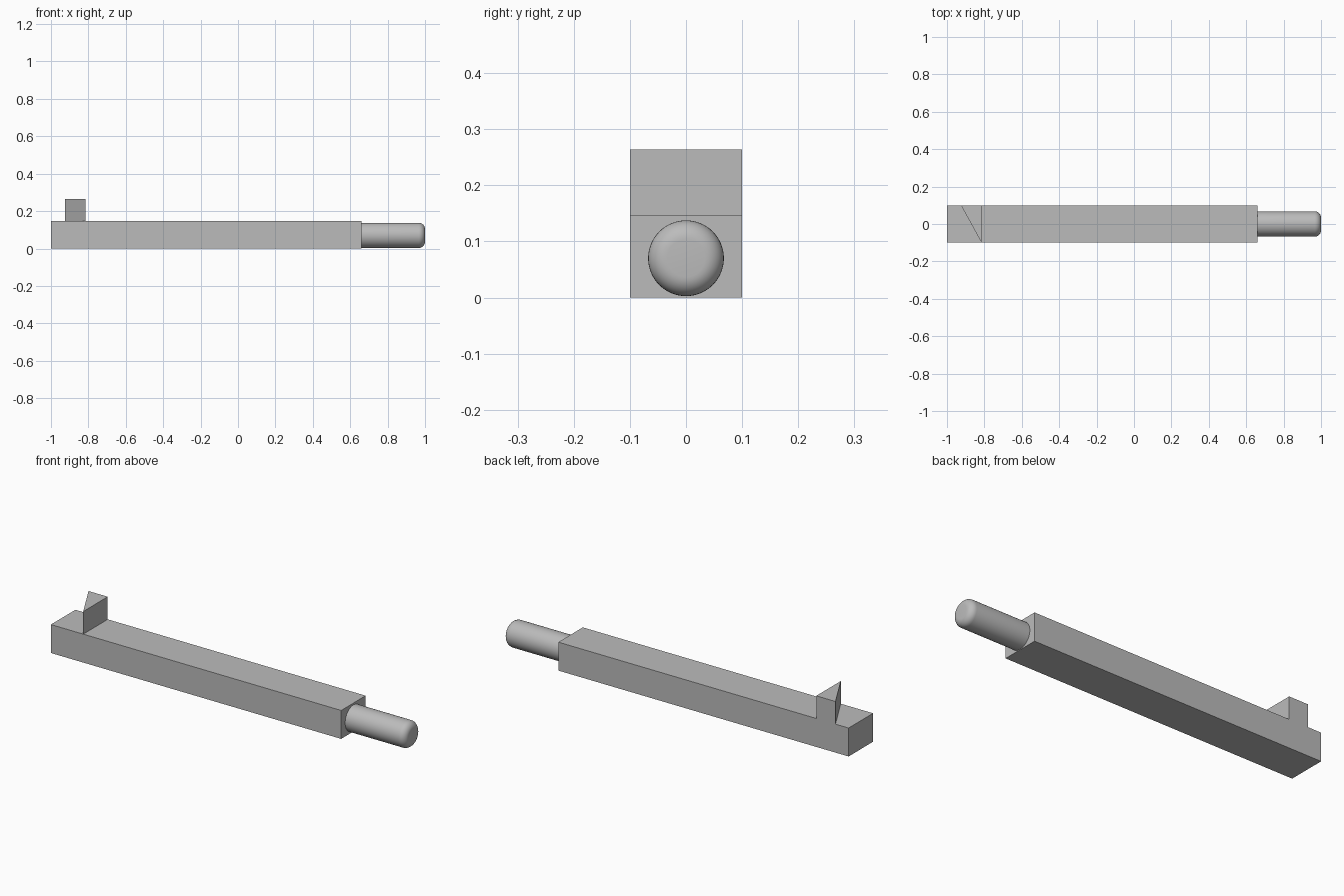
import bpy, bmesh
from math import radians
from mathutils import Matrix

cube = bpy.data.objects.get("Cube")
if cube:
    bpy.data.objects.remove(cube, do_unlink=True)

grey = bpy.data.materials.new("plain grey")
grey.use_nodes = True
colour = (0.5, 0.5, 0.5, 1)
grey.diffuse_color = colour
grey.node_tree.nodes["Principled BSDF"].inputs["Base Color"].default_value = colour


def add_object(name, bm):
    bmesh.ops.recalc_face_normals(bm, faces=bm.faces)
    mesh = bpy.data.meshes.new(name)
    bm.to_mesh(mesh)
    bm.free()
    mesh.materials.append(grey)
    obj = bpy.data.objects.new(name, mesh)
    bpy.context.collection.objects.link(obj)
    return obj


def add_prism(name, outline, bottom, top):
    """Extrude a plan outline upwards."""
    bm = bmesh.new()
    face = bm.faces.new([bm.verts.new((x, y, bottom)) for x, y in outline])
    side = bmesh.ops.extrude_face_region(bm, geom=[face])["geom"]
    verts = [v for v in side if isinstance(v, bmesh.types.BMVert)]
    bmesh.ops.translate(bm, verts=verts, vec=(0, 0, top - bottom))
    return add_object(name, bm)


# Long rectangular bar
END, HALF, BAR_TOP = 0.66, 0.1, 0.147
add_prism("bar", [(-1, -HALF), (END, -HALF), (END, HALF), (-1, HALF)], 0, BAR_TOP)

# Triangular latch wedge standing on the bar
add_prism("latch_wedge", [(-0.815, -HALF), (-0.815, HALF), (-0.925, HALF)], BAR_TOP, 0.264)

# Round pin with a filleted tip
RADIUS, FILLET = 0.0675, 0.034
bm = bmesh.new()
place = Matrix.Translation(((END + 1) / 2, 0, 0.07)) @ Matrix.Rotation(radians(90), 4, "Y")
bmesh.ops.create_cone(bm, cap_ends=True, segments=64, radius1=RADIUS,
                      radius2=RADIUS, depth=1 - END, matrix=place)
rim = [e for e in bm.edges if all(v.co.x > 0.99 for v in e.verts)]
bmesh.ops.bevel(bm, geom=rim, offset=FILLET, offset_type="OFFSET",
                segments=8, profile=0.5, affect="EDGES")
pin = add_object("pin", bm)
bpy.ops.object.select_all(action="DESELECT")
pin.select_set(True)
bpy.context.view_layer.objects.active = pin
bpy.ops.object.shade_smooth_by_angle(angle=radians(30))
